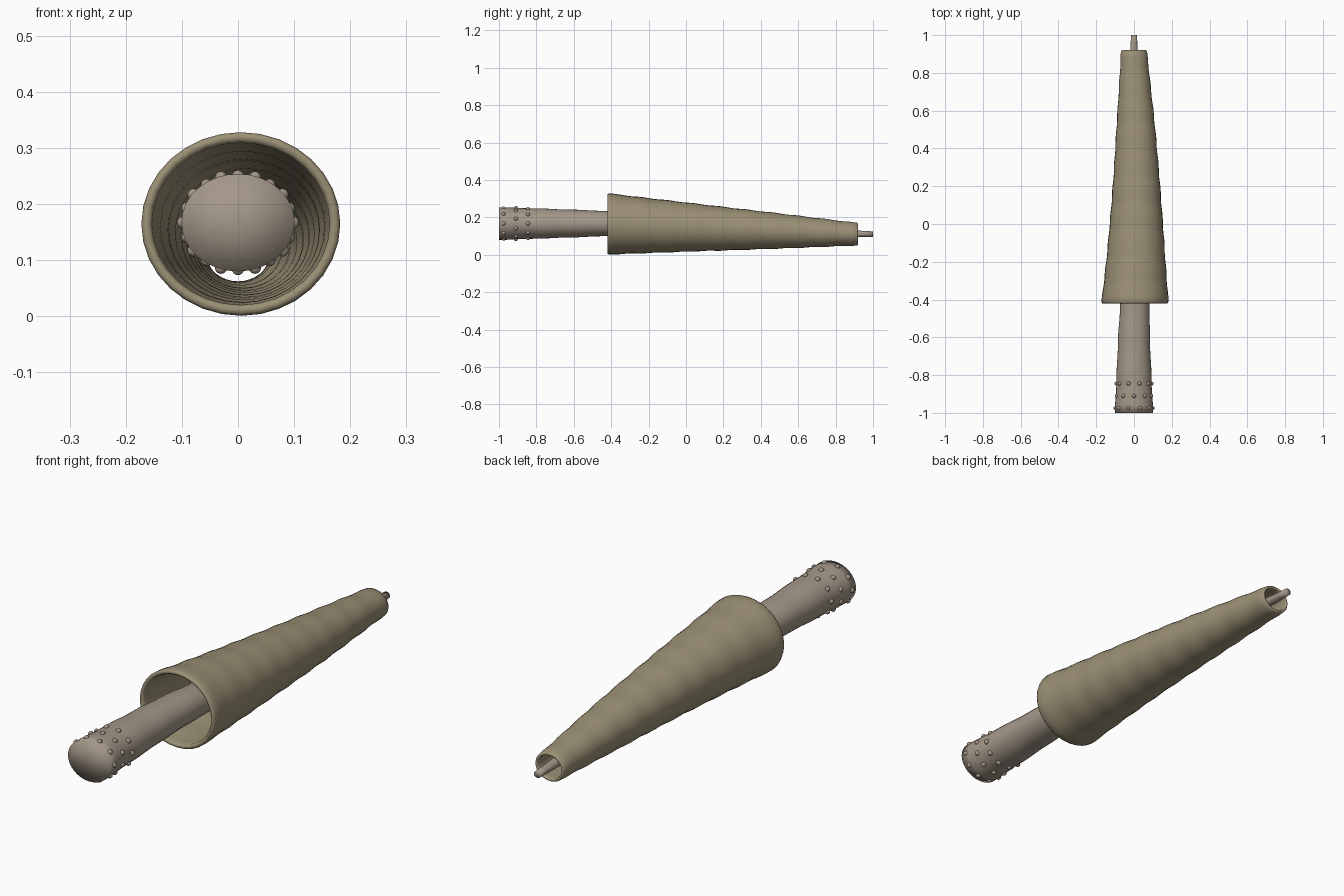
import bpy, bmesh, math

if "Cube" in bpy.data.objects:
    bpy.data.objects.remove(bpy.data.objects["Cube"])

def material(name, rgb):
    m = bpy.data.materials.new(name)
    m.diffuse_color = (*rgb, 1)
    m.use_nodes = True
    m.node_tree.nodes["Principled BSDF"].inputs["Base Color"].default_value = m.diffuse_color
    return m

TUBE_MAT = material("tube_tan", (0.33, 0.28, 0.18))
BODY_MAT = material("body_taupe", (0.37, 0.31, 0.25))
SIDES = 32

def finish(bm, name, mat):
    bmesh.ops.recalc_face_normals(bm, faces=bm.faces)
    for f in bm.faces:
        f.smooth = True
    me = bpy.data.meshes.new(name)
    bm.to_mesh(me)
    bm.free()
    ob = bpy.data.objects.new(name, me)
    bpy.context.collection.objects.link(ob)
    me.materials.append(mat)
    return ob

def lerp_table(table, y):
    for a, b in zip(table, table[1:]):
        if y <= b[0]:
            t = (y - a[0]) / (b[0] - a[0])
            return [p + (q - p) * t for p, q in zip(a[1:], b[1:])]
    return table[-1][1:]

def bend(y):
    # gentle sideways bow of the whole animal
    return 0.013 * math.sin(math.pi * max(0, min(1, (y + 0.6) / 1.5)))

def ring(bm, y, cx, cz, rx, rz):
    return [bm.verts.new((cx + rx * math.sin(a), y, cz + rz * math.cos(a)))
            for a in (2 * math.pi * i / SIDES for i in range(SIDES))]

def bridge(bm, a, b):
    for i in range(SIDES):
        j = (i + 1) % SIDES
        bm.faces.new((a[i], a[j], b[j], b[i]))

# Tapered hollow tube: y, centre z, half width, half height
TUBE = [(-0.42, 0.165, 0.178, 0.164), (-0.2, 0.156, 0.157, 0.147),
        (0.1, 0.144, 0.133, 0.124), (0.5, 0.127, 0.103, 0.094),
        (0.92, 0.11, 0.068, 0.06)]
Y0, Y1, N = -0.42, 0.92, 44
bm = bmesh.new()
outer, inner = [], []
for k in range(N + 1):
    y = Y0 + 0.008 + (Y1 - Y0 - 0.014) * k / N
    cz, rx, rz = lerp_table(TUBE, y)
    w = 0.0015 * math.sin(k * 1.35)
    t = 0.019 - 0.006 * k / N
    outer.append(ring(bm, y, bend(y), cz, rx + w, rz + w))
    inner.append(ring(bm, y, bend(y), cz, rx + w - t, rz + w - t))

def lip(y, t):
    cz, rx, rz = lerp_table(TUBE, y)
    return [ring(bm, y, bend(y), cz, rx - d, rz - d) for d in (0.25 * t, 0.75 * t)]

loops = outer + lip(Y1, 0.013) + inner[::-1] + lip(Y0, 0.019)[::-1]
for a, b in zip(loops, loops[1:] + loops[:1]):
    bridge(bm, a, b)
finish(bm, "tube_shell", TUBE_MAT)

# Long tapering body: y, centre z, half width, half height
BODY = [(-1.0, 0.167, 0.101, 0.087), (-0.8, 0.167, 0.092, 0.081),
        (-0.42, 0.167, 0.077, 0.067), (0.3, 0.139, 0.047, 0.042),
        (0.92, 0.112, 0.019, 0.017), (1.0, 0.11, 0.016, 0.015)]
bm = bmesh.new()
loops = []
M = 48
for k in range(M + 1):
    y = -1 + 2 * k / M
    cz, rx, rz = lerp_table(BODY, y)
    w = 1 + 0.012 * math.sin(k * 1.4)
    loops.append(ring(bm, y, bend(y), cz, rx * w, rz * w))
for a, b in zip(loops, loops[1:]):
    bridge(bm, a, b)
for end in (loops[0], loops[-1]):
    c = bm.verts.new((sum(v.co.x for v in end) / SIDES, end[0].co.y,
                      sum(v.co.z for v in end) / SIDES))
    for i in range(SIDES):
        bm.faces.new((c, end[i], end[(i + 1) % SIDES]))
finish(bm, "body", BODY_MAT)

# Staggered rings of small bumps near the head
bm = bmesh.new()
for r, y in enumerate((-0.975, -0.91, -0.845)):
    cz, rx, rz = lerp_table(BODY, y)
    for i in range(10):
        a = 2 * math.pi * (i + (0.5 if r != 1 else 0)) / 10
        new = bmesh.ops.create_uvsphere(bm, u_segments=12, v_segments=8, radius=0.011)
        bmesh.ops.translate(bm, verts=new["verts"], vec=(
            rx * 0.98 * math.sin(a), y, cz + rz * 0.98 * math.cos(a)))
finish(bm, "head_bumps", BODY_MAT)
